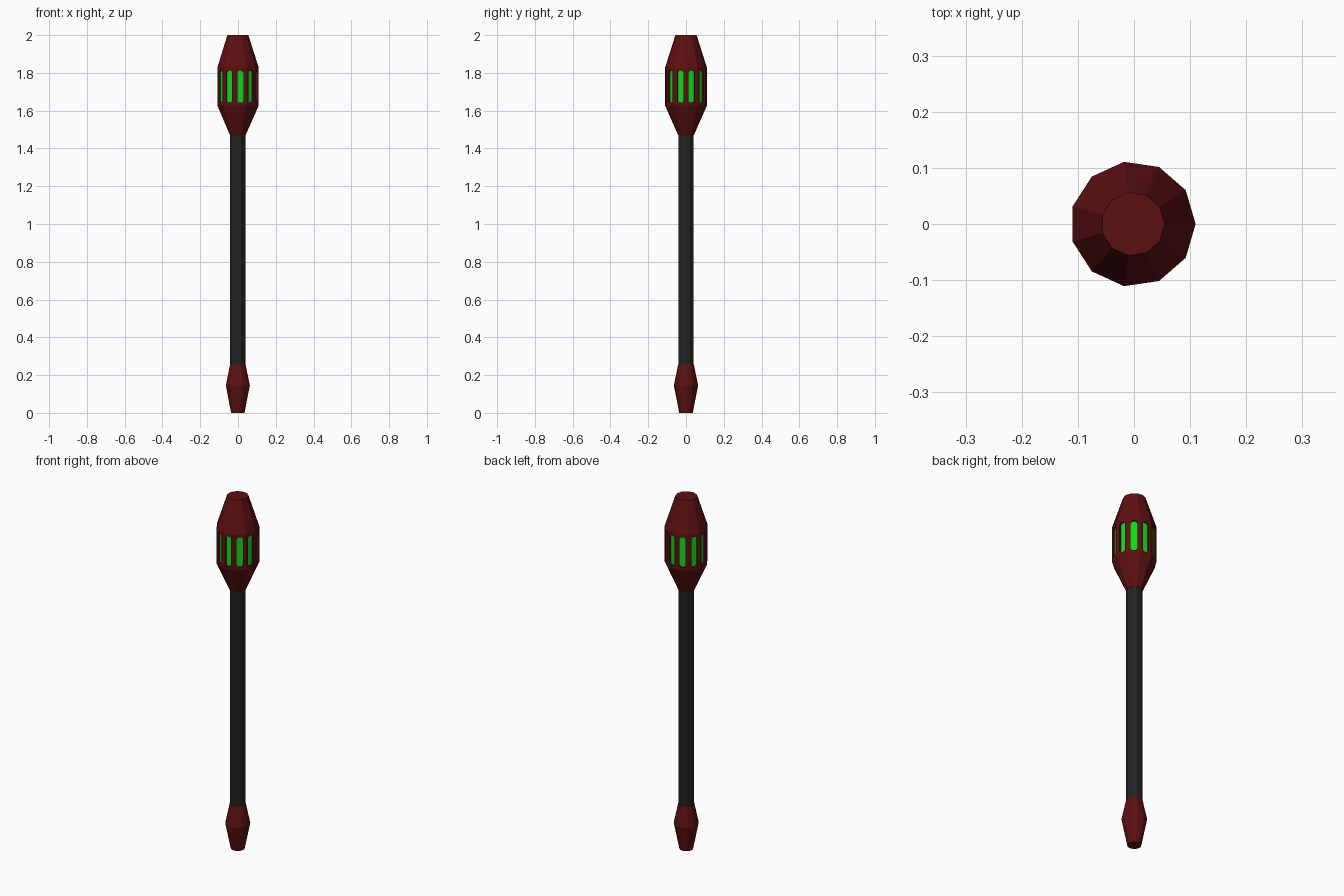
import bpy, math
from mathutils import Vector

if "Cube" in bpy.data.objects:
    bpy.data.objects.remove(bpy.data.objects["Cube"])

SIDES = 11
CX = -0.002          # odd side count: shift so the bounds are centred


def material(name, rgb):
    m = bpy.data.materials.new(name)
    m.diffuse_color = (*rgb, 1)
    m.use_nodes = True
    m.node_tree.nodes["Principled BSDF"].inputs["Base Color"].default_value = m.diffuse_color
    return m


RED = material("dark red", (0.11, 0.005, 0.006))
BLACK = material("charcoal", (0.016, 0.016, 0.017))
GREEN = material("glowing green", (0.006, 0.68, 0.012))


def ring_point(i, r, z):
    a = 2 * math.pi * i / SIDES
    return Vector((CX + r * math.cos(a), r * math.sin(a), z))


def lathe(name, profile, mats, window_band=None, caps=True):
    """Faceted turned part; window_band is the profile segment with slots."""
    verts = [ring_point(i, r, z) for r, z in profile for i in range(SIDES)]
    faces, idx = [], []

    def add(f, m=0):
        faces.append(f)
        idx.append(m)

    for k in range(len(profile) - 1):
        for i in range(SIDES):
            j = (i + 1) % SIDES
            quad = (k * SIDES + i, k * SIDES + j, (k + 1) * SIDES + j, (k + 1) * SIDES + i)
            if k == window_band:
                add_window(verts, quad, add)
            else:
                add(quad)
    if caps:
        add(tuple(reversed(range(SIDES))))
        add(tuple(range(len(verts_range := profile) * SIDES - SIDES, len(verts_range) * SIDES)))
    me = bpy.data.meshes.new(name)
    me.from_pydata(verts, [], faces)
    for m in mats:
        me.materials.append(m)
    me.polygons.foreach_set("material_index", idx)
    me.update()
    ob = bpy.data.objects.new(name, me)
    bpy.context.collection.objects.link(ob)
    return ob


def add_window(verts, quad, add, margin=0.015, cut=0.008, depth=0.01):
    """Chamfered slot sunk into one side face, with a green pane at its bottom."""
    a, b, c, d = (verts[q] for q in quad)
    u, v = (b - a).normalized(), (d - a).normalized()
    n = u.cross(v)
    w, h = (b - a).length, (d - a).length
    x0, x1, y0, y1 = margin, w - margin, margin, h - margin
    outline = [(x0, y0 + cut), (x0 + cut, y0), (x1 - cut, y0), (x1, y0 + cut),
               (x1, y1 - cut), (x1 - cut, y1), (x0 + cut, y1), (x0, y1 - cut)]
    s = len(verts)
    verts.extend(a + u * x + v * y for x, y in outline)
    verts.extend(a + u * x + v * y - n * depth for x, y in outline)
    for k in range(4):
        p, q = s + 2 * k, s + 2 * k + 1
        add((quad[k], q, p))                                       # frame corner
        add((quad[k], quad[(k + 1) % 4], s + (2 * k + 2) % 8, q))  # frame side
    for k in range(8):
        j = (k + 1) % 8
        add((s + k, s + j, s + 8 + j, s + 8 + k))                  # slot wall
    add(tuple(range(s + 8, s + 16)), 1)                            # pane


# Bottom ferrule, shaft and slotted lantern head
lathe("foot", [(0.036, 0), (0.065, 0.145), (0.042, 0.255)], [RED])
lathe("shaft", [(0.041, 0.25), (0.041, 1.475)], [BLACK])
lathe("lantern_head", [(0.042, 1.47), (0.1118, 1.627), (0.1118, 1.828), (0.0567, 2.0)],
      [RED, GREEN], window_band=1)
